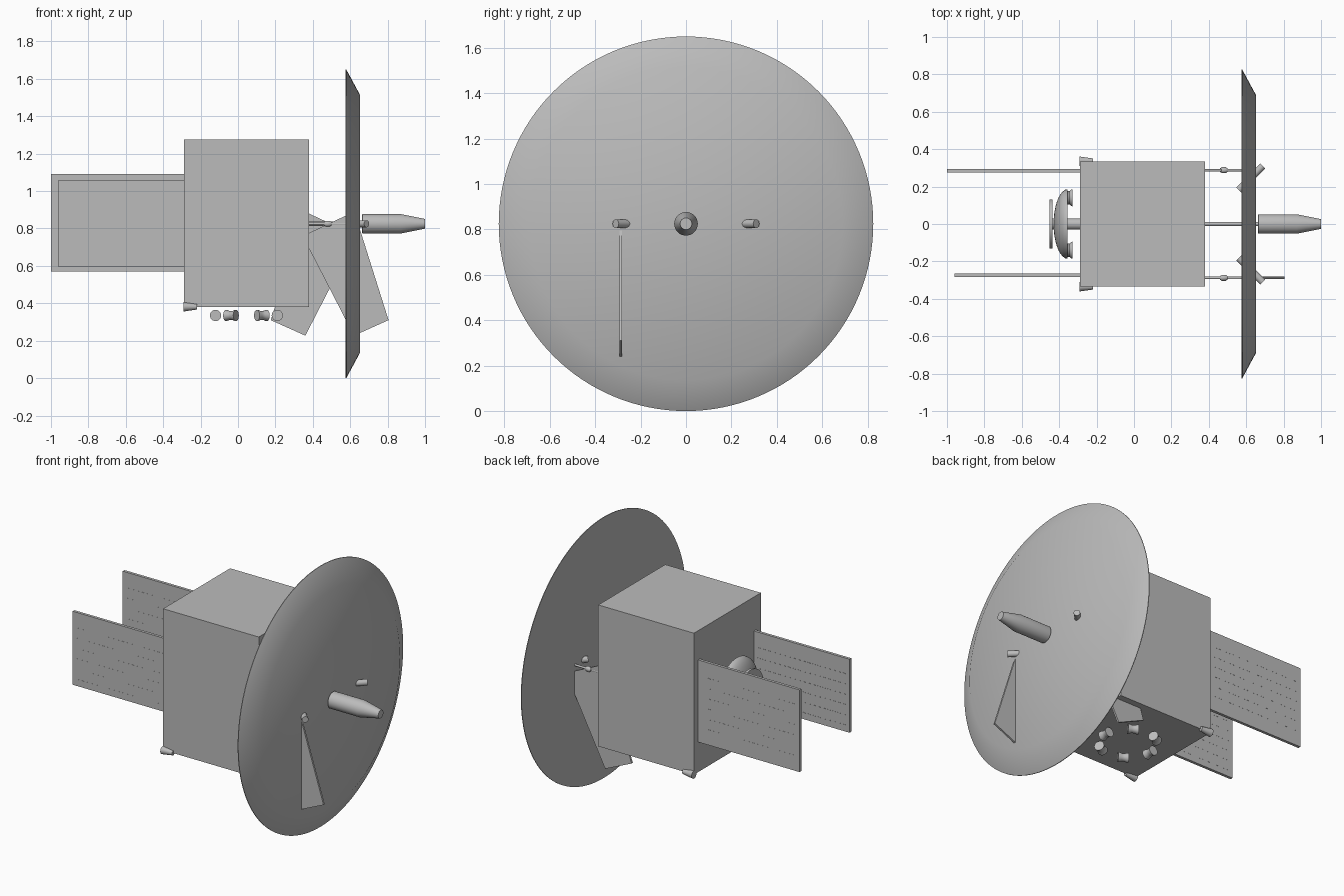
import bpy, bmesh, math
from mathutils import Vector, Matrix

cube = bpy.data.objects.get("Cube")
if cube:
    bpy.data.objects.remove(cube, do_unlink=True)

GREY = (0.5, 0.5, 0.5, 1)
grey = bpy.data.materials.new("plain grey")
grey.use_nodes = True
grey.diffuse_color = GREY
for node in grey.node_tree.nodes:
    if node.type == 'BSDF_PRINCIPLED':
        node.inputs["Base Color"].default_value = GREY

AXIS_Z = 0.825          # height of the dish axis
X = Vector((1, 0, 0))


def finish(bm, name, smooth=False, angle=35):
    bmesh.ops.recalc_face_normals(bm, faces=bm.faces)
    mesh = bpy.data.meshes.new(name)
    bm.to_mesh(mesh)
    bm.free()
    mesh.materials.append(grey)
    obj = bpy.data.objects.new(name, mesh)
    bpy.context.collection.objects.link(obj)
    if smooth:
        bpy.ops.object.select_all(action='DESELECT')
        obj.select_set(True)
        bpy.context.view_layer.objects.active = obj
        bpy.ops.object.shade_smooth_by_angle(angle=math.radians(angle))
    return obj


def add_box(bm, lo, hi):
    lo, hi = Vector(lo), Vector(hi)
    mat = Matrix.Translation((lo + hi) / 2) @ Matrix.Diagonal((*(hi - lo), 1))
    bmesh.ops.create_cube(bm, size=1, matrix=mat)


def lathe(name, profile, origin, axis=X, sides=32):
    """Turn (distance along axis, radius) pairs into a closed round solid."""
    bm = bmesh.new()
    turn = Vector(axis).to_track_quat('Z', 'Y')
    rings = []
    for along, radius in profile:
        ring = []
        for i in range(sides):
            a = math.tau * i / sides
            p = Vector((radius * math.cos(a), radius * math.sin(a), along))
            ring.append(bm.verts.new(turn @ p + Vector(origin)))
        rings.append(ring)
    for r, s in zip(rings, rings[1:]):
        for i in range(sides):
            j = (i + 1) % sides
            bm.faces.new((r[i], r[j], s[j], s[i]))
    bm.faces.new(rings[0])
    bm.faces.new(rings[-1])
    return finish(bm, name, True)


# Main body
bm = bmesh.new()
add_box(bm, (-0.29, -0.335, 0.38), (0.38, 0.335, 1.275))
finish(bm, "main_body")


# Flat panels with rows of small raised dashes on both faces
def panel(name, x_end, y, z0, z1):
    bm = bmesh.new()
    half = 0.009
    add_box(bm, (x_end, y - half, z0), (-0.28, y + half, z1))
    skin = half + 0.0008
    for row in range(6):
        z = z1 - 0.1 - row * 0.065
        for col in range(18):
            x = x_end + 0.03 + col * 0.035
            add_box(bm, (x, y - skin, z), (x + 0.018, y + skin, z + 0.003))
    finish(bm, name)


panel("back_panel", -1.0, 0.284, 0.57, 1.09)
panel("front_panel", -0.96, -0.274, 0.595, 1.06)

# Large dish, feed horn and centre mast
lathe("main_dish", [(0.575, 0.825), (0.579, 0.825), (0.652, 0.69)],
      (0, 0, AXIS_Z), sides=128)
lathe("feed_horn", [(0.662, 0.045), (0.665, 0.052), (0.87, 0.052), (1.0, 0.026)],
      (0, 0, AXIS_Z))
lathe("centre_mast", [(0.37, 0.012), (0.67, 0.012)], (0, 0, AXIS_Z), sides=16)

# Side rods with joints and angled thruster tubes through the dish
for side, label in ((1, "left"), (-1, "right")):
    y = 0.288 * side
    lathe(label + "_rod", [(0.37, 0.007), (0.6, 0.007)], (0, y, AXIS_Z), sides=12)
    lathe(label + "_joint", [(0.46, 0.01), (0.47, 0.016), (0.49, 0.016), (0.5, 0.01)],
          (0, y, AXIS_Z), sides=16)
    lathe(label + "_tube", [(-0.09, 0.019), (0.09, 0.019)],
          (0.624, 0.246 * side, AXIS_Z), (1, side, 0), sides=20)

# Two thin slanted fins, mirrored about the gap between body and dish
FIN = [(0.805, 0.31), (0.62, 0.227), (0.345, 0.76), (0.622, 0.89)]
for name, y, flip in (("right_fin", -0.288, 1), ("left_fin", 0.288, -1)):
    bm = bmesh.new()
    face = bm.faces.new([bm.verts.new((0.49 + (x - 0.49) * flip, y - 0.006, z))
                         for x, z in FIN])
    ext = bmesh.ops.extrude_face_region(bm, geom=[face])
    bmesh.ops.translate(bm, vec=(0, 0.012, 0),
                        verts=[v for v in ext["geom"] if isinstance(v, bmesh.types.BMVert)])
    finish(bm, name)

# Rear domed antenna with its cap plate, stem and two support cups
dome = [(-0.355 - 0.075 * math.sin(t), 0.185 * math.cos(t))
        for t in (math.radians(d) for d in range(0, 81, 10))]
lathe("rear_dome", dome, (0, 0, AXIS_Z), sides=48)
lathe("rear_cap_plate", [(-0.452, 0.132), (-0.436, 0.132)], (0, 0, AXIS_Z), sides=40)
lathe("rear_stem", [(-0.44, 0.03), (-0.28, 0.03)], (0, 0, AXIS_Z), sides=20)
FLARE = [(-1, 1), (-0.7, 0.95), (-0.25, 0.78), (0.25, 0.78), (0.7, 0.95), (1, 1)]
for side, label in ((1, "left"), (-1, "right")):
    lathe(label + "_rear_cup", [(a * 0.02, r * 0.046) for a, r in FLARE],
          (-0.349, 0.14 * side, AXIS_Z), sides=24)

# Ring of six flared thrusters under the body, each lying along the ring
for i in range(6):
    a = math.tau * i / 6
    lathe("thruster_%d" % (i + 1), [(s * 0.031, r * 0.03) for s, r in FLARE],
          (0.045 + 0.165 * math.cos(a), 0.165 * math.sin(a), 0.335),
          (-math.sin(a), math.cos(a), 0), sides=24)

# Small tapered sensors on the lower corners
for side, label in ((1, "left"), (-1, "right")):
    lathe(label + "_corner_sensor", [(-0.292, 0.025), (-0.218, 0.014)],
          (0, 0.336 * side, 0.381), sides=20)
